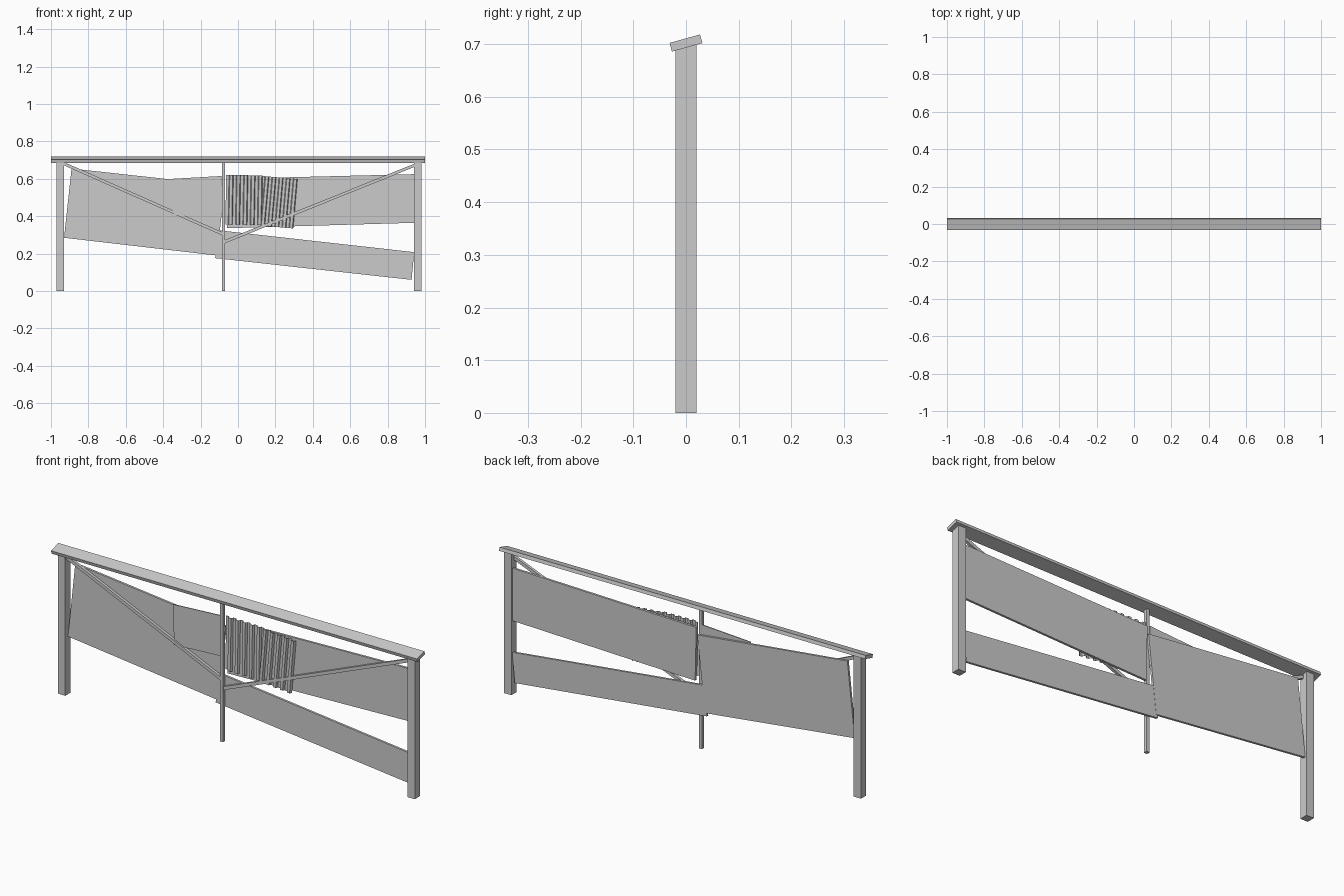
import bpy, bmesh
from math import atan2, hypot, radians
from mathutils import Matrix, Vector

if "Cube" in bpy.data.objects:
    bpy.data.objects.remove(bpy.data.objects["Cube"])


def mesh_object(name, bm):
    bmesh.ops.recalc_face_normals(bm, faces=bm.faces)
    me = bpy.data.meshes.new(name)
    bm.to_mesh(me)
    bm.free()
    ob = bpy.data.objects.new(name, me)
    bpy.context.collection.objects.link(ob)
    return ob


def box(name, centre, size, rot=(0, 0, 0)):
    bm = bmesh.new()
    bmesh.ops.create_cube(bm, size=1, matrix=Matrix.Diagonal((*size, 1)))
    ob = mesh_object(name, bm)
    ob.location, ob.rotation_euler = centre, rot
    return ob


def beam(name, a, b, width, y0, y1):
    # bar in the XZ plane between two points
    dx, dz = b[0] - a[0], b[1] - a[1]
    return box(name, ((a[0] + b[0]) / 2, (y0 + y1) / 2, (a[1] + b[1]) / 2),
               (hypot(dx, dz), y1 - y0, width), (0, -atan2(dz, dx), 0))


def plate(name, pts, y0, y1):
    # flat board with an XZ outline
    bm = bmesh.new()
    f = bm.faces.new([bm.verts.new((x, y0, z)) for x, z in pts])
    ext = bmesh.ops.extrude_face_region(bm, geom=[f])
    vs = [v for v in ext["geom"] if isinstance(v, bmesh.types.BMVert)]
    bmesh.ops.translate(bm, vec=(0, y1 - y0, 0), verts=vs)
    return mesh_object(name, bm)


def corrugated(name, centre, width, height, periods, tilt):
    # trapezoid-wave sheet, ribs running up
    y_front, y_back, t = -0.013, -0.002, 0.002
    p = width / periods
    wave = []
    for i in range(periods):
        x = -width / 2 + i * p
        wave += [(x, y_back), (x + 0.38 * p, y_back),
                 (x + 0.5 * p, y_front), (x + 0.88 * p, y_front)]
    wave.append((width / 2, y_back))
    bm = bmesh.new()
    rows = [[bm.verts.new((x, y + dy, z)) for x, y in wave]
            for dy, z in ((0, -height / 2), (0, height / 2), (t, height / 2), (t, -height / 2))]
    n = len(wave)
    for r in range(4):
        a, b = rows[r], rows[(r + 1) % 4]
        for i in range(n - 1):
            bm.faces.new((a[i], a[i + 1], b[i + 1], b[i]))
    for i in (0, n - 1):
        bm.faces.new([r[i] for r in rows])
    ob = mesh_object(name, bm)
    ob.location = (centre[0], 0, centre[1])
    ob.rotation_euler = (0, radians(tilt), 0)
    return ob


# Frame: tilted top rail, end posts, slim middle post
box("top_rail", (0, 0, 0.702), (2, 0.06, 0.017), (radians(15.5), 0, 0))
box("left_post", (-0.95, 0, 0.35), (0.04, 0.04, 0.70))
box("right_post", (0.96, 0, 0.35), (0.04, 0.04, 0.70))
box("middle_post", (-0.078, -0.009, 0.347), (0.017, 0.017, 0.694))

# Diagonal braces
beam("left_brace", (-0.94, 0.685), (-0.075, 0.302), 0.016, -0.013, 0.001)
beam("right_brace", (-0.075, 0.262), (0.95, 0.675), 0.016, -0.013, 0.001)

# Boards
plate("left_board", [(-0.89, 0.655), (-0.07, 0.565), (-0.112, 0.19), (-0.93, 0.285)], 0.001, 0.012)
plate("lower_right_board", [(-0.105, 0.325), (0.942, 0.208), (0.928, 0.06), (-0.122, 0.176)], 0.0, 0.011)
plate("upper_right_board", [(-0.064, 0.6), (0.945, 0.625), (0.945, 0.365), (-0.058, 0.336)], 0.001, 0.012)
plate("small_patch", [(-0.353, 0.6), (-0.088, 0.615), (-0.09, 0.415), (-0.345, 0.402)], -0.005, 0.0)

# Corrugated patches
corrugated("corrugated_patch_left", (0.032, 0.487), 0.195, 0.265, 5, 1)
corrugated("corrugated_patch_right", (0.212, 0.475), 0.19, 0.265, 5, 5)
